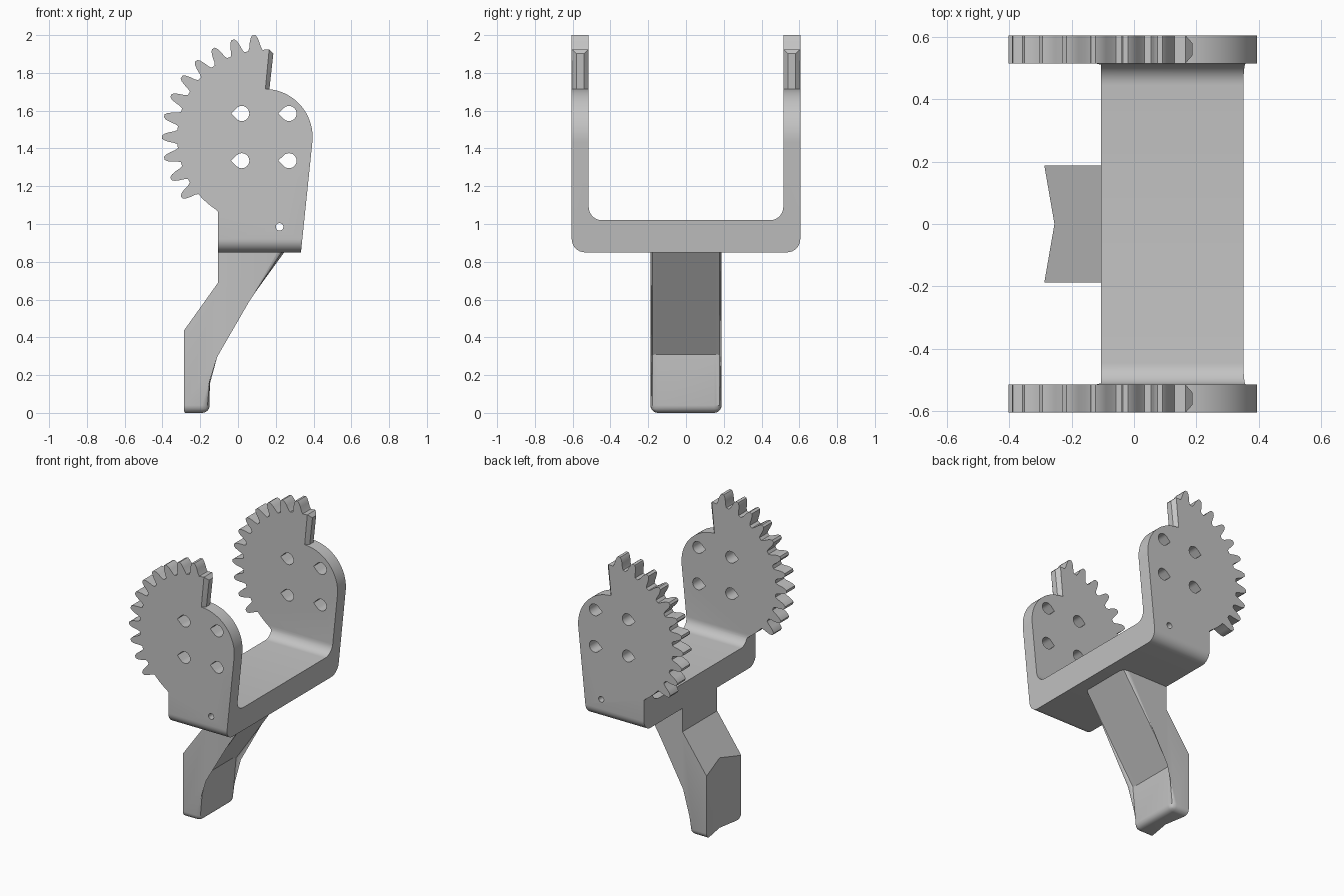
import bpy, bmesh
from math import sin, cos, radians

if "Cube" in bpy.data.objects:
    bpy.data.objects.remove(bpy.data.objects["Cube"], do_unlink=True)

GREY = 0.55
mat = bpy.data.materials.new("plain grey")
mat.use_nodes = True
mat.diffuse_color = (GREY, GREY, GREY, 1)
mat.node_tree.nodes["Principled BSDF"].inputs["Base Color"].default_value = (GREY, GREY, GREY, 1)

CX, CZ = 0.14, 1.46            # gear axis
ROOT, HUB = 0.462, 0.255       # gear root and hub radii
OUT, INN = 0.605, 0.515        # outer and inner faces of the side plates


def polar(cx, cy, r, deg):
    return (cx + r * cos(radians(deg)), cy + r * sin(radians(deg)))


def arc(cx, cy, r, a0, a1, n):
    return [polar(cx, cy, r, a0 + (a1 - a0) * i / n) for i in range(n + 1)]


def make(name, bm):
    bmesh.ops.recalc_face_normals(bm, faces=bm.faces[:])
    mesh = bpy.data.meshes.new(name)
    bm.to_mesh(mesh)
    bm.free()
    mesh.materials.append(mat)
    ob = bpy.data.objects.new(name, mesh)
    bpy.context.collection.objects.link(ob)
    return ob


def prism(pts, axis, lo, hi):
    """Extrude a 2D outline along the given axis."""
    place = {"x": lambda u, v, w: (w, u, v),
             "y": lambda u, v, w: (u, w, v),
             "z": lambda u, v, w: (u, v, w)}[axis]
    bm = bmesh.new()
    a = [bm.verts.new(place(u, v, lo)) for u, v in pts]
    b = [bm.verts.new(place(u, v, hi)) for u, v in pts]
    bm.faces.new(a)
    bm.faces.new(b[::-1])
    for i in range(len(pts)):
        j = (i + 1) % len(pts)
        bm.faces.new((a[i], b[i], b[j], a[j]))
    return bm


def cut(ob, tool, operation):
    """Apply a boolean and remove the tool."""
    tool.hide_render = True
    mod = ob.modifiers.new("cut", "BOOLEAN")
    mod.object, mod.operation, mod.solver = tool, operation, "EXACT"
    bpy.context.view_layer.objects.active = ob
    bpy.ops.object.modifier_apply(modifier=mod.name)
    bpy.data.objects.remove(tool, do_unlink=True)


def smooth(ob):
    bpy.ops.object.select_all(action="DESELECT")
    ob.select_set(True)
    bpy.context.view_layer.objects.active = ob
    bpy.ops.object.shade_smooth_by_angle(angle=radians(25))


# Side outline: sector gear, round hub and slanted front edge
flank = [(ROOT, 4.7), (0.478, 3.7), (0.505, 2.9), (0.528, 2.0), (0.542, 0.9)]
outline = [(-0.105, 0.8), (-0.105, 1.065)] + arc(CX, CZ, ROOT, 236, 224, 4)
for k in range(11):
    mid = 216 - 12 * k
    outline += [polar(CX, CZ, r, mid + d) for r, d in flank]
    outline += [polar(CX, CZ, r, mid - d) for r, d in reversed(flank)]
outline += [(0.165, 1.925), (0.145, 1.715)]
outline += arc(CX, CZ, HUB, 87, -6, 24) + [(0.328, 0.8)]
bracket = make("gear_bracket", prism(outline, "y", -0.7, 0.7))

# Cross section: U shape with rounded corners
section = [(-OUT, 2.1)] + arc(-0.535, 0.92, 0.07, 180, 270, 8)
section += arc(0.535, 0.92, 0.07, 270, 360, 8) + [(OUT, 2.1), (INN, 2.1)]
section += arc(0.445, 1.09, 0.07, 0, -90, 8) + arc(-0.445, 1.09, 0.07, -90, -180, 8)
section += [(-INN, 2.1)]
cut(bracket, make("u_section", prism(section, "x", -0.6, 0.6)), "INTERSECT")

# Teardrop mounting holes and small pin hole
for dx in (-0.125, 0.125):
    for dz in (-0.125, 0.125):
        x, z = CX + 0.005 + dx, CZ + dz
        drop = arc(x, z, 0.04, -135, 135, 18) + [(x - 0.057, z)]
        cut(bracket, make("hole", prism(drop, "y", -0.8, 0.8)), "DIFFERENCE")
pin = arc(0.22, 0.985, 0.02, 0, 345, 23)
cut(bracket, make("pin_hole", prism(pin, "y", -0.8, 0.8)), "DIFFERENCE")
smooth(bracket)

# Chamfered end faces of the sector gears
for side, name in ((1, "back"), (-1, "front")):
    yc = side * (OUT + INN) / 2
    bm = bmesh.new()
    for half, dx, top in ((0.045, 0.0, 1.925), (0.02, 0.022, 1.902)):
        for s in (-1, 1):
            bm.verts.new((0.144 + dx, yc + s * half, 1.71))
            bm.verts.new((0.165 + dx, yc + s * half, top))
    bmesh.ops.convex_hull(bm, input=bm.verts[:])
    make(name + "_gear_end", bm)

# Cranked leg, rounded along its front and foot
W = 0.188
leg_side = [(-0.105, 0.86), (-0.105, 0.69), (-0.287, 0.435), (-0.287, 0),
            (-0.15, 0), (-0.15, 0.31), (0.252, 0.86)]
bm = prism(leg_side, "y", -W, W)


def is_rounded(edge):
    p, q = (v.co for v in edge.verts)
    along = abs(p.y - q.y) < 0.01
    front = all(c.x > -0.16 and c.z < 0.32 or c.x > 0.2 for c in (p, q))
    foot = p.z < 0.01 and q.z < 0.01 and max(p.x, q.x) > -0.2
    return foot or (along and front)


bmesh.ops.bevel(bm, geom=[e for e in bm.edges if is_rounded(e)], offset=0.04,
                segments=6, profile=0.5, affect="EDGES")
leg = make("leg", bm)

# V groove down the rear of the foot
groove = [(-0.255, 0), (-0.307, 0.3), (-0.4, 0.3), (-0.4, -0.3), (-0.307, -0.3)]
cut(leg, make("groove", prism(groove, "z", -0.1, 0.65)), "DIFFERENCE")
smooth(leg)
